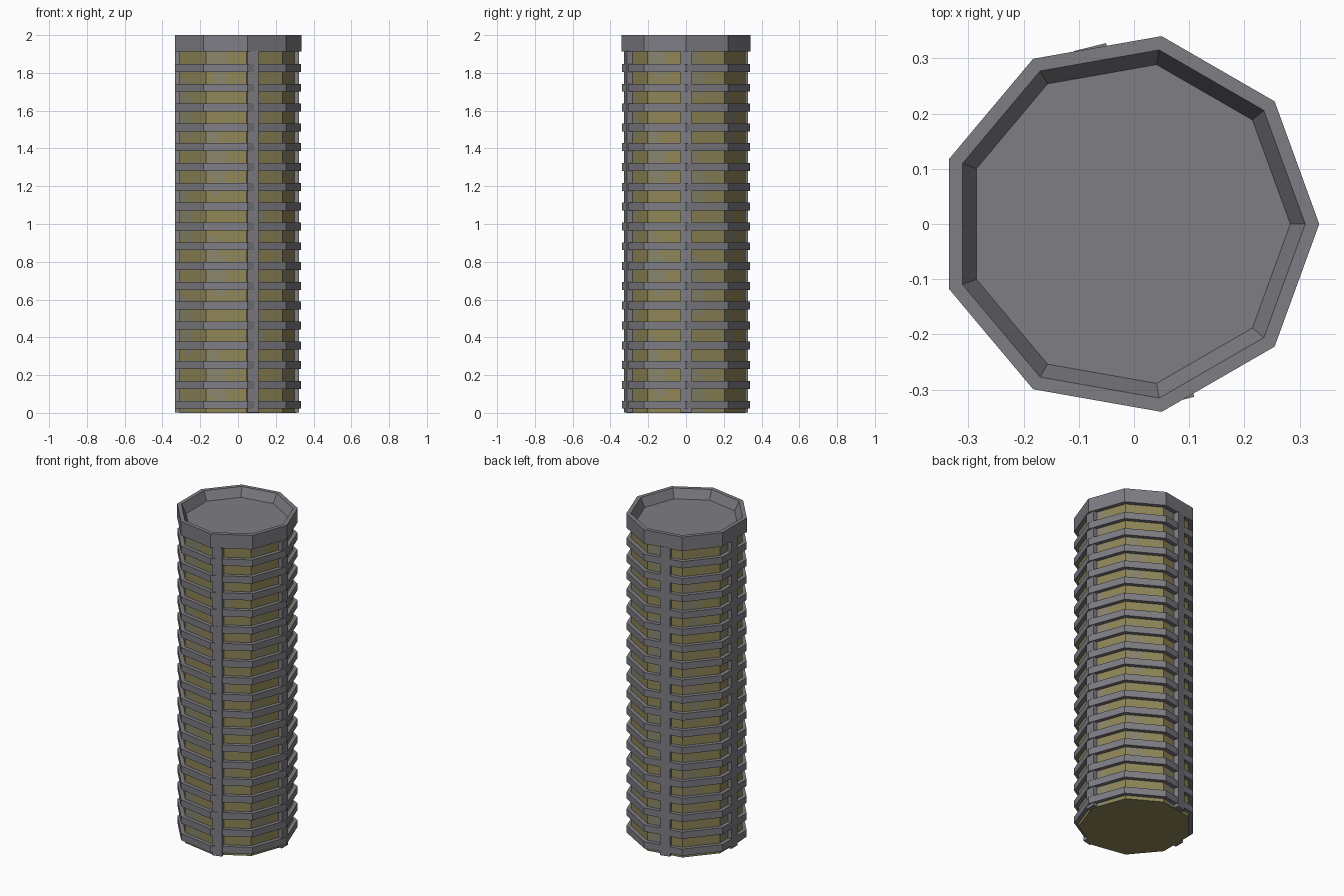
import bpy, bmesh, math
from mathutils import Matrix, Vector

SIDES = 9
CX = -0.01            # the nine-sided axis sits a little off centre
RINGS, FIRST, STEP, RING_H = 18, 0.043, 0.1049, 0.042

if "Cube" in bpy.data.objects:
    bpy.data.objects.remove(bpy.data.objects["Cube"], do_unlink=True)


def material(name, rgb):
    mat = bpy.data.materials.new(name)
    mat.use_nodes = True
    mat.diffuse_color = (*rgb, 1)
    bsdf = next(n for n in mat.node_tree.nodes if n.type == 'BSDF_PRINCIPLED')
    bsdf.inputs["Base Color"].default_value = (*rgb, 1)
    bsdf.inputs["Roughness"].default_value = 0.9
    return mat


GREY = material("steel grey", (0.205, 0.205, 0.23))
YELLOW = material("dull yellow", (0.27, 0.235, 0.095))
WORN = material("worn olive grey", (0.25, 0.235, 0.15))


def finish(name, bm, *mats):
    bmesh.ops.recalc_face_normals(bm, faces=bm.faces)
    mesh = bpy.data.meshes.new(name)
    bm.to_mesh(mesh)
    bm.free()
    for mat in mats:
        mesh.materials.append(mat)
    obj = bpy.data.objects.new(name, mesh)
    bpy.context.collection.objects.link(obj)
    return obj


def corner(i, radius, z):
    a = math.tau * i / SIDES
    return Vector((CX + radius * math.cos(a), radius * math.sin(a), z))


def add_turned(bm, profile):
    """Sweep a closed (radius, z) profile around the nine-sided axis."""
    loops = [[bm.verts.new(corner(i, r, z)) for i in range(SIDES)] for r, z in profile]
    for a, b in zip(loops, loops[1:] + loops[:1]):
        for i in range(SIDES):
            j = (i + 1) % SIDES
            bm.faces.new((a[i], a[j], b[j], b[i]))
    return loops


# Core: faceted column with worn patches between the rings
CORE_R, CORE_TOP, COLS = 0.319, 1.93, 6
bm = bmesh.new()
levels = [0] + [FIRST + STEP * k / 2 for k in range(2 * RINGS)] + [CORE_TOP]
rows = []
for z in levels:
    row = []
    for i in range(SIDES):
        a, b = corner(i, CORE_R, z), corner(i + 1, CORE_R, z)
        row += [bm.verts.new(a.lerp(b, c / COLS)) for c in range(COLS)]
    rows.append(row)
count = SIDES * COLS
for k, (low, high) in enumerate(zip(rows, rows[1:])):
    for i in range(count):
        j = (i + 1) % count
        face = bm.faces.new((low[i], low[j], high[j], high[i]))
        blotch = math.sin(i * 1.05 + 0.6) + math.sin(k * 0.58 + i * 0.5)
        face.material_index = 1 if blotch > 0.75 else 0
bm.faces.new(rows[0])
bm.faces.new(rows[-1])
finish("core", bm, YELLOW, WORN)

# Evenly spaced flat bands
for n in range(RINGS):
    z = FIRST + STEP * n
    lo, hi = z - RING_H / 2, z + RING_H / 2
    bm = bmesh.new()
    add_turned(bm, [(0.30, lo), (0.344, lo), (0.344, hi), (0.30, hi)])
    finish(f"band_{n + 1}", bm, GREY)

# Top cap with a sloped inner lip and sunken floor
bm = bmesh.new()
loops = add_turned(bm, [(0.30, 1.913), (0.3454, 1.913), (0.3454, 2.0),
                        (0.32, 2.0), (0.293, 1.945)])
bm.faces.new(loops[-1])
finish("top_cap", bm, GREY)

# Upright struts: name, heading in degrees, outer reach
for name, heading, reach in (("left", 0, 0.322), ("back", 104, 0.33),
                             ("right", 180, 0.333), ("front", -76, 0.33)):
    bm = bmesh.new()
    depth, height = 0.05, 1.915
    place = (Matrix.Rotation(math.radians(heading), 4, 'Z')
             @ Matrix.Translation((reach - depth / 2, 0, height / 2 + 0.003))
             @ Matrix.Diagonal((depth, 0.06, height, 1)))
    bmesh.ops.create_cube(bm, size=1, matrix=place)
    finish(f"{name}_strut", bm, GREY)
